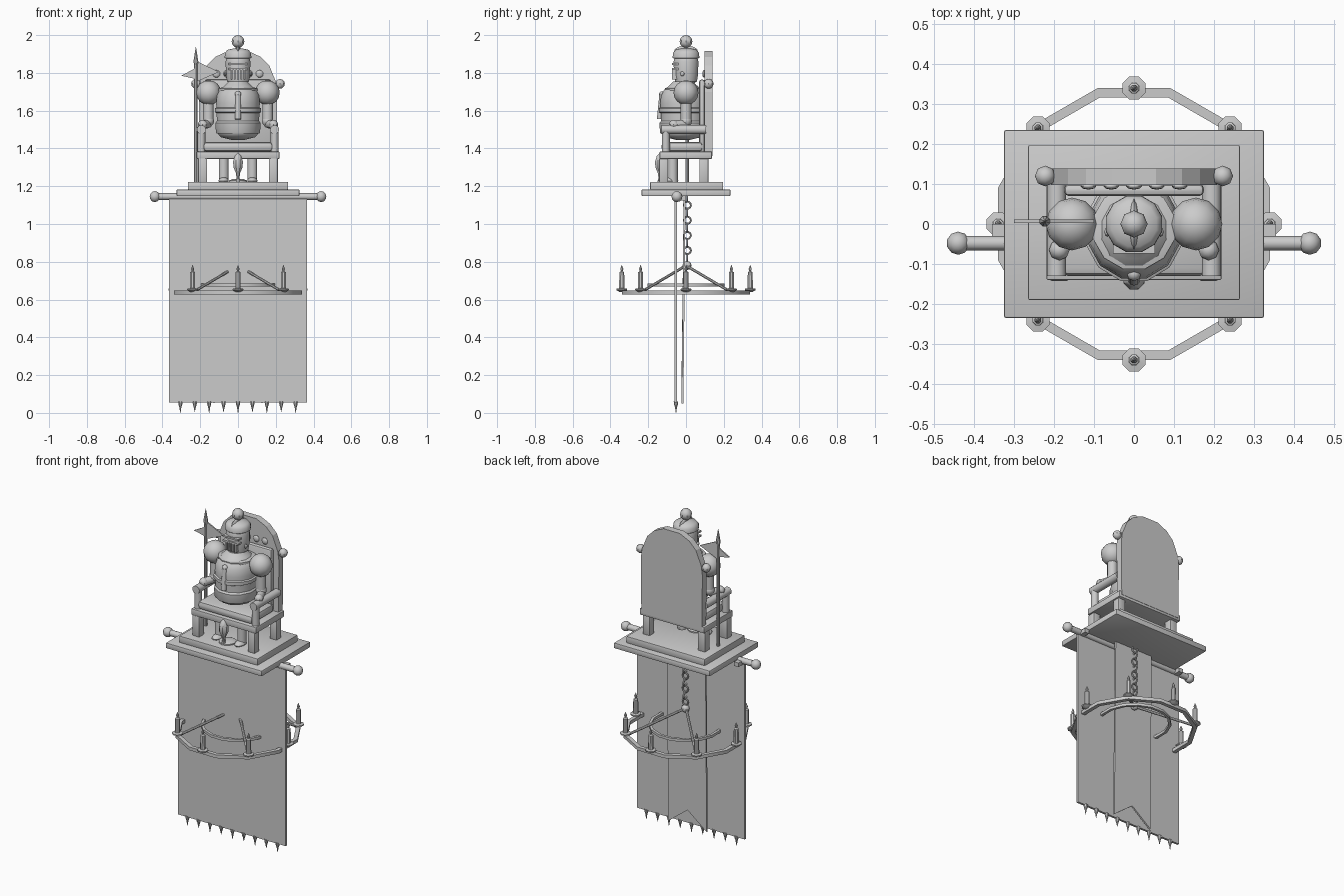
import bpy, bmesh, math
from mathutils import Vector

if "Cube" in bpy.data.objects:
    bpy.data.objects.remove(bpy.data.objects["Cube"])

grey = bpy.data.materials.new("stone_grey")
grey.diffuse_color = (0.6, 0.6, 0.6, 1)
grey.use_nodes = True
grey.node_tree.nodes["Principled BSDF"].inputs["Base Color"].default_value = grey.diffuse_color


def finish(ob, name, smooth=True):
    ob.name = name
    ob.data.materials.clear()
    ob.data.materials.append(grey)
    bpy.ops.object.select_all(action='DESELECT')
    ob.select_set(True)
    bpy.context.view_layer.objects.active = ob
    if smooth:
        bpy.ops.object.shade_smooth_by_angle(angle=math.radians(40))
    return ob


def from_bm(bm, name, smooth=True):
    bmesh.ops.recalc_face_normals(bm, faces=bm.faces)
    me = bpy.data.meshes.new(name)
    bm.to_mesh(me)
    bm.free()
    ob = bpy.data.objects.new(name, me)
    bpy.context.collection.objects.link(ob)
    return finish(ob, name, smooth)


def box(name, lo, hi, bevel=0.0):
    lo, hi = Vector(lo), Vector(hi)
    bm = bmesh.new()
    bmesh.ops.create_cube(bm, size=1)
    for v in bm.verts:
        v.co = (lo + hi) / 2 + v.co * (hi - lo)
    if bevel:
        bmesh.ops.bevel(bm, geom=bm.edges[:], offset=bevel, segments=2, affect='EDGES', profile=0.5)
    return from_bm(bm, name)


def ball(name, loc, r, scale=(1, 1, 1), seg=12, rings=8):
    bm = bmesh.new()
    bmesh.ops.create_uvsphere(bm, u_segments=seg, v_segments=rings, radius=r)
    for v in bm.verts:
        v.co = Vector(loc) + v.co * Vector(scale)
    return from_bm(bm, name)


def rod(name, a, b, r, seg=10):
    a, b = Vector(a), Vector(b)
    bpy.ops.mesh.primitive_cylinder_add(vertices=seg, radius=r, depth=(b - a).length, location=(a + b) / 2)
    ob = bpy.context.object
    ob.rotation_euler = (b - a).to_track_quat('Z', 'Y').to_euler()
    return finish(ob, name)


def lathe(name, prof, x=0, y=0, seg=12, sy=1.0, closed=False):
    """Spin (radius, z) points round the vertical axis."""
    bm = bmesh.new()
    rings = []
    for r, z in prof:
        rings.append([bm.verts.new((x + r * math.cos(t), y + sy * r * math.sin(t), z))
                      for t in [2 * math.pi * (i + 0.5) / seg for i in range(seg)]])
    pairs = list(zip(rings, rings[1:])) + ([(rings[-1], rings[0])] if closed else [])
    for p, q in pairs:
        for i in range(seg):
            j = (i + 1) % seg
            bm.faces.new((p[i], p[j], q[j], q[i]))
    if not closed:
        bm.faces.new(rings[0])
        bm.faces.new(rings[-1])
    return from_bm(bm, name)


def plate(name, pts, y0, y1):
    """Extrude an (x, z) outline from y0 to y1."""
    bm = bmesh.new()
    f = bm.faces.new([bm.verts.new((x, y0, z)) for x, z in pts])
    ext = bmesh.ops.extrude_face_region(bm, geom=[f])
    for v in ext['geom']:
        if isinstance(v, bmesh.types.BMVert):
            v.co.y = y1
    return from_bm(bm, name, False)


# Stepped platform
box("platform_lower", (-.325, -.235, 1.148), (.325, .235, 1.182), .005)
box("platform_upper", (-.265, -.19, 1.182), (.265, .197, 1.223), .004)

# Throne
box("throne_seat", (-.219, -.14, 1.345), (.219, .137, 1.383), .004)
box("seat_cushion", (-.185, -.13, 1.383), (.185, .09, 1.435), .02)
arch = [(.2, 1.755), (.165, 1.84), (.12, 1.885), (.055, 1.915)]
plate("throne_back", [(-.205, 1.36), (.205, 1.36), (.208, 1.7)] + arch
      + [(-x, z) for x, z in reversed(arch)] + [(-.208, 1.7)], .098, .139)
box("back_cushion", (-.175, .07, 1.38), (.175, .1, 1.765), .012)
for i in range(5):
    ball("back_stud", ((i - 2) * .057, .095, 1.795), .02, (1, .45, 1), 8, 6)
for s in (-1, 1):
    for y in (-.118, .095):
        box("throne_leg", (s * .187 - .024, y - .024, 1.22), (s * .187 + .024, y + .024, 1.348), .005)
    rod("armrest", (s * .194, -.13, 1.5), (s * .194, .105, 1.5), .024, 12)
    rod("armrest_post", (s * .194, -.107, 1.38), (s * .194, -.107, 1.5), .021, 12)
    ball("back_knob", (s * .222, .12, 1.742), .026, seg=8, rings=6)

# Seated armoured figure
lathe("torso", [(.035, 1.445), (.095, 1.46), (.112, 1.48), (.116, 1.535), (.117, 1.6), (.12, 1.64),
                (.115, 1.68), (.1, 1.71), (.07, 1.735), (.05, 1.755)], y=-.015, sy=1.05)
lathe("waist_belt", [(.119, 1.588), (.126, 1.592), (.126, 1.612), (.119, 1.617)], y=-.015, sy=1.05)
lathe("hip_skirt", [(.118, 1.478), (.121, 1.485), (.124, 1.535), (.116, 1.545)], y=-.015, sy=1.05)
lathe("collar_ring", [(.09, 1.7), (.106, 1.705), (.106, 1.718), (.085, 1.724)], y=-.01)
rod("chest_ridge", (0, -.138, 1.555), (0, -.125, 1.685), .016)
ball("chest_ridge_tip", (0, -.125, 1.685), .018, seg=8, rings=6)
lathe("helmet", [(.045, 1.745), (.06, 1.755), (.066, 1.79), (.068, 1.86), (.06, 1.89),
                 (.04, 1.91), (.01, 1.922)])
lathe("helmet_brow", [(.066, 1.875), (.073, 1.88), (.072, 1.905), (.058, 1.922), (.02, 1.93)])
ball("helmet_crest", (0, 0, 1.915), .06, (.2, 1.05, .5))
rod("plume_stem", (0, 0, 1.92), (0, 0, 1.96), .012, 8)
ball("plume_ball", (0, 0, 1.966), .034, seg=8, rings=6)
box("visor_brow", (-.052, -.074, 1.842), (.052, -.03, 1.852))
box("visor_lip", (-.052, -.074, 1.815), (.052, -.03, 1.825))
for i in range(-2, 3):
    box("visor_bar", (i * .016 - .004, -.073, 1.765), (i * .016 + .004, -.045, 1.82))
for s in (-1, 1):
    ball("visor_rivet", (s * .067, -.02, 1.795), .012, (.6, 1, 1), 8, 6)
    ball("shoulder_guard", (s * .155, 0, 1.695), .066, seg=12, rings=8)
    rod("upper_arm", (s * .157, 0, 1.67), (s * .157, 0, 1.545), .029)
    ball("elbow", (s * .157, 0, 1.545), .032, seg=10, rings=6)
    rod("forearm", (s * .16, 0, 1.53), (s * .185, -.06, 1.525), .023)
    ball("hand", (s * .187, -.065, 1.525), .026, seg=8, rings=6)
    rod("shin", (s * .076, -.07, 1.22), (s * .076, -.07, 1.37), .027)
    ball("foot", (s * .076, -.085, 1.228), .032, (.9, 1.4, .6), 10, 6)

# Hanging ornament in front of the seat
lathe("front_ornament", [(.014, 1.223), (.009, 1.245), (.012, 1.27), (.026, 1.3), (.028, 1.33),
                         (.018, 1.36), (.003, 1.375)], y=-.138, seg=8)
lathe("ornament_base", [(.05, 1.222), (.05, 1.23), (.03, 1.238)], y=-.1)

# Spear with pennant
rod("spear_shaft", (-.223, .007, 1.22), (-.223, .007, 1.86), .009, 8)
lathe("spear_tip", [(.009, 1.84), (.014, 1.86), (.009, 1.89), (.001, 1.937)], x=-.223, y=.007, seg=8)
plate("pennant", [(-.3, 1.785), (-.235, 1.82), (-.215, 1.86), (-.1, 1.805), (-.215, 1.755), (-.235, 1.77)],
      .003, .011)

# Banner rod, banner, rear swallowtail strip and hem spikes
rod("banner_rod", (-.44, -.048, 1.145), (.44, -.048, 1.145), .018, 12)
for s in (-1, 1):
    ball("rod_knob", (s * .44, -.048, 1.145), .029, seg=10, rings=6)
    box("rod_bracket", (s * .34 - .015, -.045, 1.125), (s * .34 + .015, 0, 1.15))
box("banner", (-.364, -.06, .055), (.364, -.047, 1.142))
strip = plate("rear_strip", [(-.13, .05), (0, .15), (.13, .05), (.13, 1.148), (-.13, 1.148)], -.024, -.014)
for v in strip.data.vertices:
    if v.co.z > 1:
        v.co.y += .012
for i in range(9):
    lathe("hem_spike", [(.013, .06), (.011, .045), (.006, .03), (.001, .006 if i % 2 else 0)],
          x=(i - 4) * .0763, y=-.053, seg=8)

# Ring chandelier
lathe("outer_ring", [(.328, .627), (.352, .627), (.352, .647), (.328, .647)], seg=12, closed=True)
lathe("inner_ring", [(.192, .668), (.208, .668), (.208, .684), (.192, .684)], seg=16, closed=True)
ball("chandelier_hub", (0, .005, .78), .024, seg=8, rings=6)
for i in range(8):
    t = i * math.pi / 4
    x, y = .34 * math.cos(t), .34 * math.sin(t)
    if i % 2:
        rod("ring_spoke", (0, 0, .78), (x, y, .638), .008, 8)
    lathe("candle", [(.012, .64), (.031, .65), (.031, .657), (.015, .66), (.014, .745), (.005, .75),
                     (.009, .762), (.001, .782)], x, y, seg=8)

# Chain from platform to hub
for i in range(9):
    bpy.ops.mesh.primitive_torus_add(location=(0, .007, .82 + i * .04), major_segments=10, minor_segments=6,
                                     major_radius=.019, minor_radius=.005,
                                     rotation=(math.pi / 2, 0, math.pi / 2 * (i % 2)))
    finish(bpy.context.object, "chain_link")
